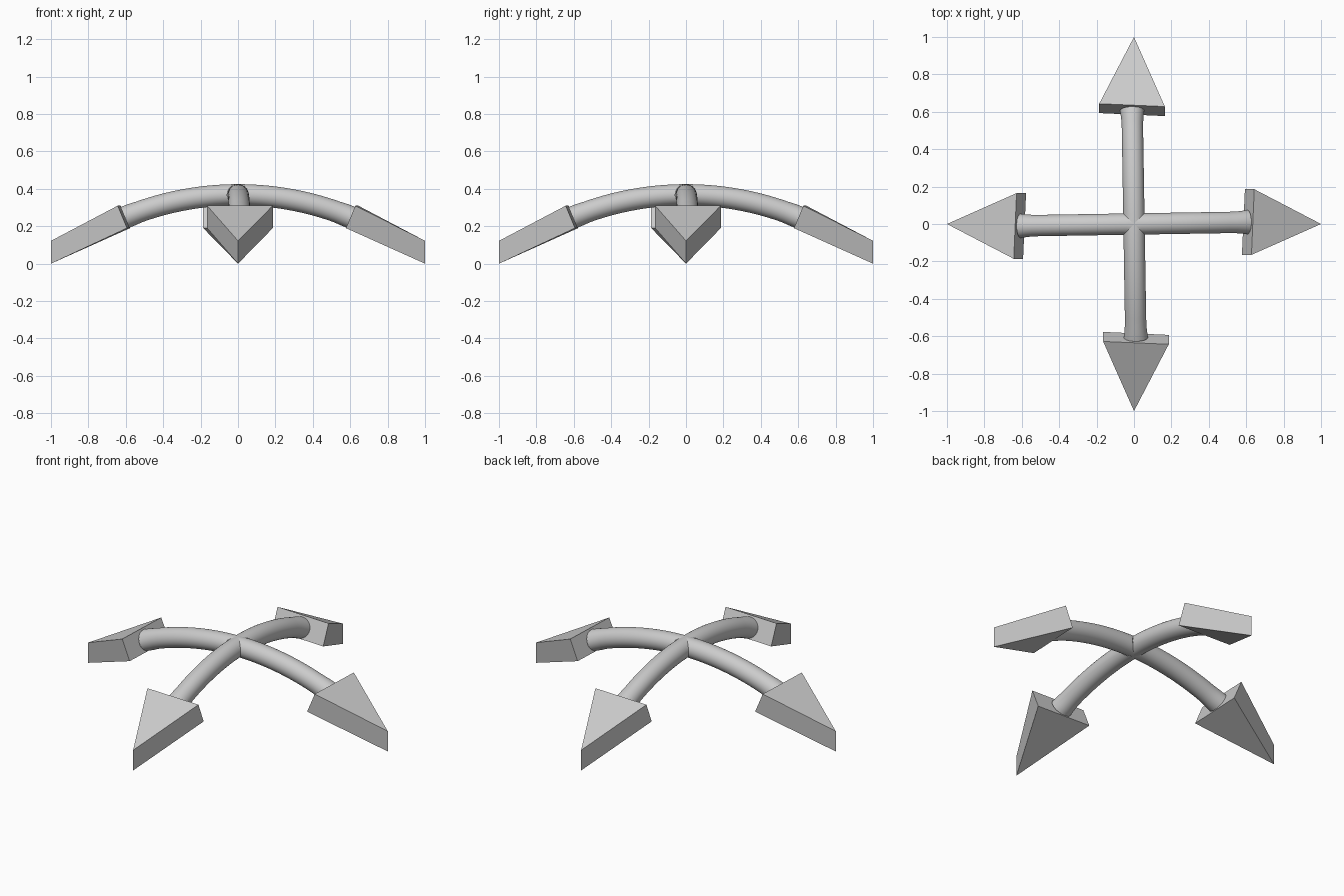
import bpy, bmesh
from math import sin, cos, pi, asin
from mathutils import Vector, Matrix

if "Cube" in bpy.data.objects:
    bpy.data.objects.remove(bpy.data.objects["Cube"])

ARC = 0.394            # bend angle of an arm
R = 0.605 / sin(ARC)   # bend radius
TOP = 0.368            # centre-line height at the crossing
SIDES, STEPS = 32, 16


def make_object(name, bm, turn, smooth):
    bmesh.ops.recalc_face_normals(bm, faces=bm.faces)
    bm.transform(Matrix.Rotation(turn, 4, 'Z'))
    mesh = bpy.data.meshes.new(name)
    bm.to_mesh(mesh)
    bm.free()
    for p in mesh.polygons:
        p.use_smooth = smooth
    ob = bpy.data.objects.new(name, mesh)
    bpy.context.collection.objects.link(ob)


def arm(name, turn):
    # tube swept along an arc, slightly flared where it meets the head
    bm = bmesh.new()
    start = -asin(0.1 / R)
    angles = [start] + [ARC * i / STEPS for i in range(STEPS + 1)]
    rings = []
    for a in angles:
        t = max(a, 0) / ARC
        rad = 0.057 + 0.008 * max(0, (t - 0.85) / 0.15) ** 2
        c = Vector((R * sin(a), 0.01 * t, TOP - R * (1 - cos(a))))
        up = Vector((sin(a), 0, cos(a)))
        ring = []
        for k in range(SIDES):
            q = 2 * pi * k / SIDES
            ring.append(bm.verts.new(c + up * min(rad, 0.06) * cos(q)
                                     + Vector((0, rad * sin(q), 0))))
        rings.append(ring)
    for r0, r1 in zip(rings, rings[1:]):
        for k in range(SIDES):
            j = (k + 1) % SIDES
            bm.faces.new((r0[k], r0[j], r1[j], r1[k]))
    # mitre the inner end so the four arms meet in a cross
    for s in (1, -1):
        bmesh.ops.bisect_plane(bm, geom=bm.verts[:] + bm.edges[:] + bm.faces[:],
                               plane_co=(0, 0, 0), plane_no=(-1, s, 0),
                               clear_outer=True)
    make_object(name, bm, turn, True)


def head(name, turn):
    # wedge arrowhead: slanted base, upright edge at the tip
    bm = bmesh.new()
    top = [bm.verts.new(v) for v in
           ((0.628, -0.165, 0.31), (1, 0, 0.122), (0.643, 0.186, 0.31))]
    low = [bm.verts.new(v) for v in
           ((0.577, -0.165, 0.19), (1, 0, 0), (0.593, 0.186, 0.19))]
    bm.faces.new(top)
    bm.faces.new(low[::-1])
    for i in range(3):
        j = (i + 1) % 3
        bm.faces.new((top[i], low[i], low[j], top[j]))
    make_object(name, bm, turn, False)


for i, side in enumerate(("right", "back", "left", "front")):
    arm(side + "_arm", i * pi / 2)
    head(side + "_arrowhead", i * pi / 2)
